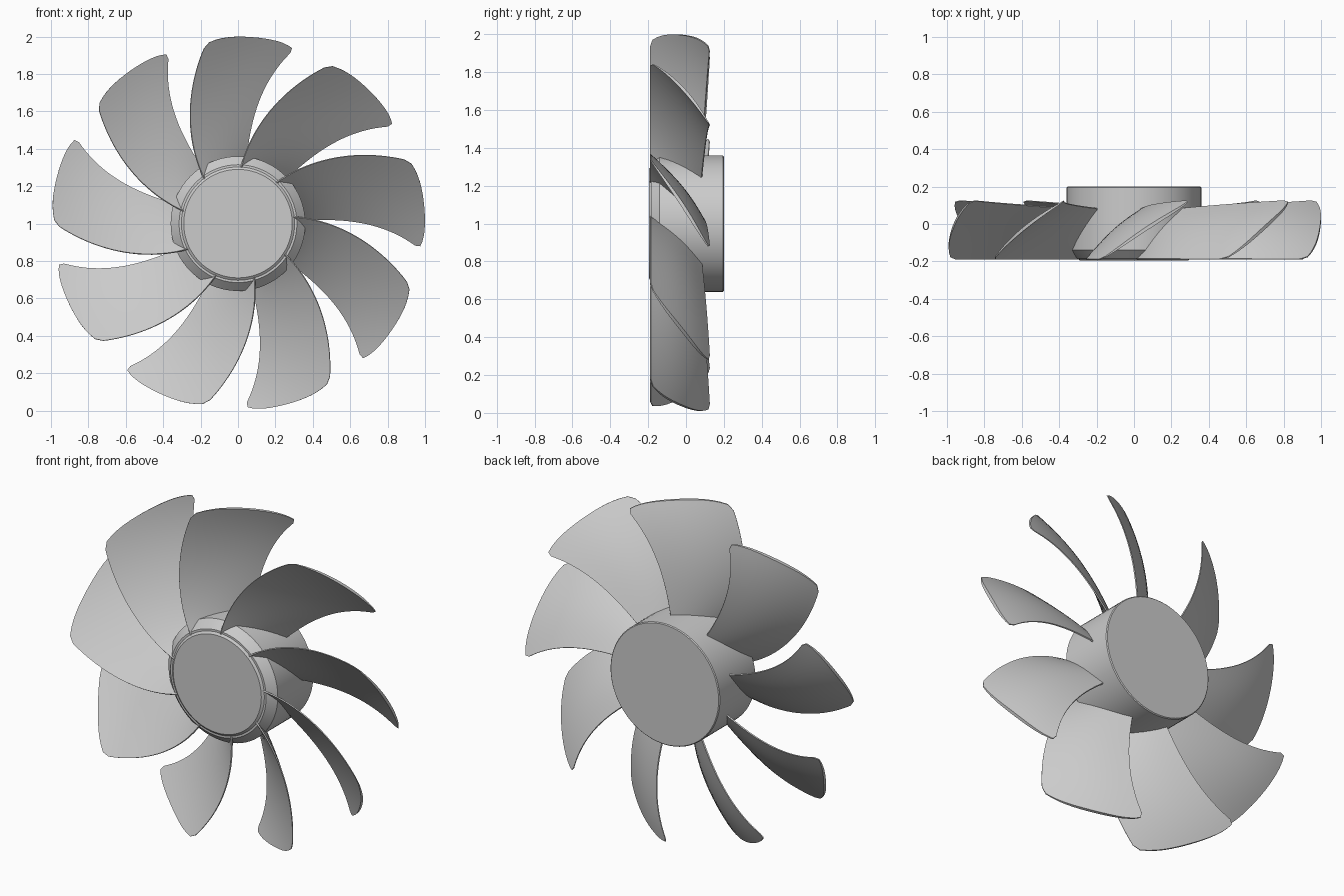
import bpy, bmesh, math
from mathutils import Matrix, Vector

cube = bpy.data.objects.get("Cube")
if cube:
    bpy.data.objects.remove(cube, do_unlink=True)

BLADES = 9
SPAN, CHORD = 20, 14
AXIS = Vector((0, 0, 1))

grey = bpy.data.materials.new("light grey plastic")
grey.use_nodes = True
colour = (0.6, 0.6, 0.6, 1)
grey.diffuse_color = colour
grey.node_tree.nodes["Principled BSDF"].inputs["Base Color"].default_value = colour


def finish(bm, name):
    bmesh.ops.recalc_face_normals(bm, faces=bm.faces)
    mesh = bpy.data.meshes.new(name)
    bm.to_mesh(mesh)
    bm.free()
    mesh.materials.append(grey)
    return mesh


def place(mesh, name, turn=0):
    obj = bpy.data.objects.new(name, mesh)
    bpy.context.collection.objects.link(obj)
    obj.location = AXIS
    obj.rotation_euler.y = turn
    return obj


def smooth(obj, angle):
    bpy.ops.object.select_all(action="DESELECT")
    obj.select_set(True)
    bpy.context.view_layer.objects.active = obj
    bpy.ops.object.shade_smooth_by_angle(angle=math.radians(angle))


# Hub: lathed profile of (radius, y), with a chamfered shoulder and a raised front cap
def hub_mesh():
    profile = [(0, -0.195), (0.29, -0.195), (0.303, -0.185), (0.315, -0.185),
               (0.36, -0.14), (0.36, 0.195), (0.355, 0.2), (0, 0.2)]
    bm = bmesh.new()
    verts = [bm.verts.new((r, y, 0)) for r, y in profile]
    edges = [bm.edges.new(pair) for pair in zip(verts, verts[1:])]
    bmesh.ops.spin(bm, geom=verts + edges, cent=(0, 0, 0), axis=(0, 1, 0),
                   angle=math.tau, steps=72, use_duplicate=False)
    bmesh.ops.remove_doubles(bm, verts=bm.verts, dist=0.0005)
    return finish(bm, "hub")


# Point on the blade skin: s runs root to tip, t runs front edge to back edge
def blade_point(s, t, side):
    tip = 1.0 - 0.018 * abs(2 * t - 1) ** 4
    r = 0.3 + s * (tip - 0.3)
    u = r - 0.36
    # round the tip corners by pulling the chord in over the last stretch
    pull = 0.035 * max(0, (s - 0.94) / 0.06) ** 3
    t = pull + t * (1 - 2 * pull)
    front = math.radians(-36 + 40 * (r - 0.33))
    back = math.radians(7 + 0.35 * u + 27.8 * u * u)
    y_front, y_back = -0.188, 0.083 + 0.07 * u
    angle = front + t * (back - front)
    y = y_front + t * (y_back - y_front) + 0.015 * math.sin(math.pi * t)
    # thickness is measured square to the chord
    chord = Vector((r * (back - front), y_back - y_front)).normalized()
    half = side * (0.003 + 0.01 * math.sin(math.pi * t)) * (1.3 - 0.6 * s)
    angle -= half * chord.y / r
    y += half * chord.x
    return (r * math.sin(angle), y, r * math.cos(angle))


# Blade: lens-shaped sections bridged from root to tip
def blade_mesh():
    bm = bmesh.new()
    loops = []
    for i in range(SPAN + 1):
        s = (i / SPAN) ** 0.8
        upper = [blade_point(s, j / CHORD, 1) for j in range(CHORD + 1)]
        lower = [blade_point(s, j / CHORD, -1) for j in range(CHORD, -1, -1)]
        loops.append([bm.verts.new(p) for p in upper + lower])
    n = len(loops[0])
    for a, b in zip(loops, loops[1:]):
        for j in range(n):
            k = (j + 1) % n
            bm.faces.new((a[j], a[k], b[k], b[j]))
    for ring in (loops[0], loops[-1]):
        for j in range(CHORD):
            bm.faces.new((ring[j], ring[j + 1], ring[n - 2 - j], ring[n - 1 - j]))
    return finish(bm, "blade")


smooth(place(hub_mesh(), "hub"), 25)

blade = blade_mesh()
for i in range(BLADES):
    obj = place(blade, f"blade_{i + 1}", math.tau * i / BLADES)
    if i == 0:
        smooth(obj, 40)
